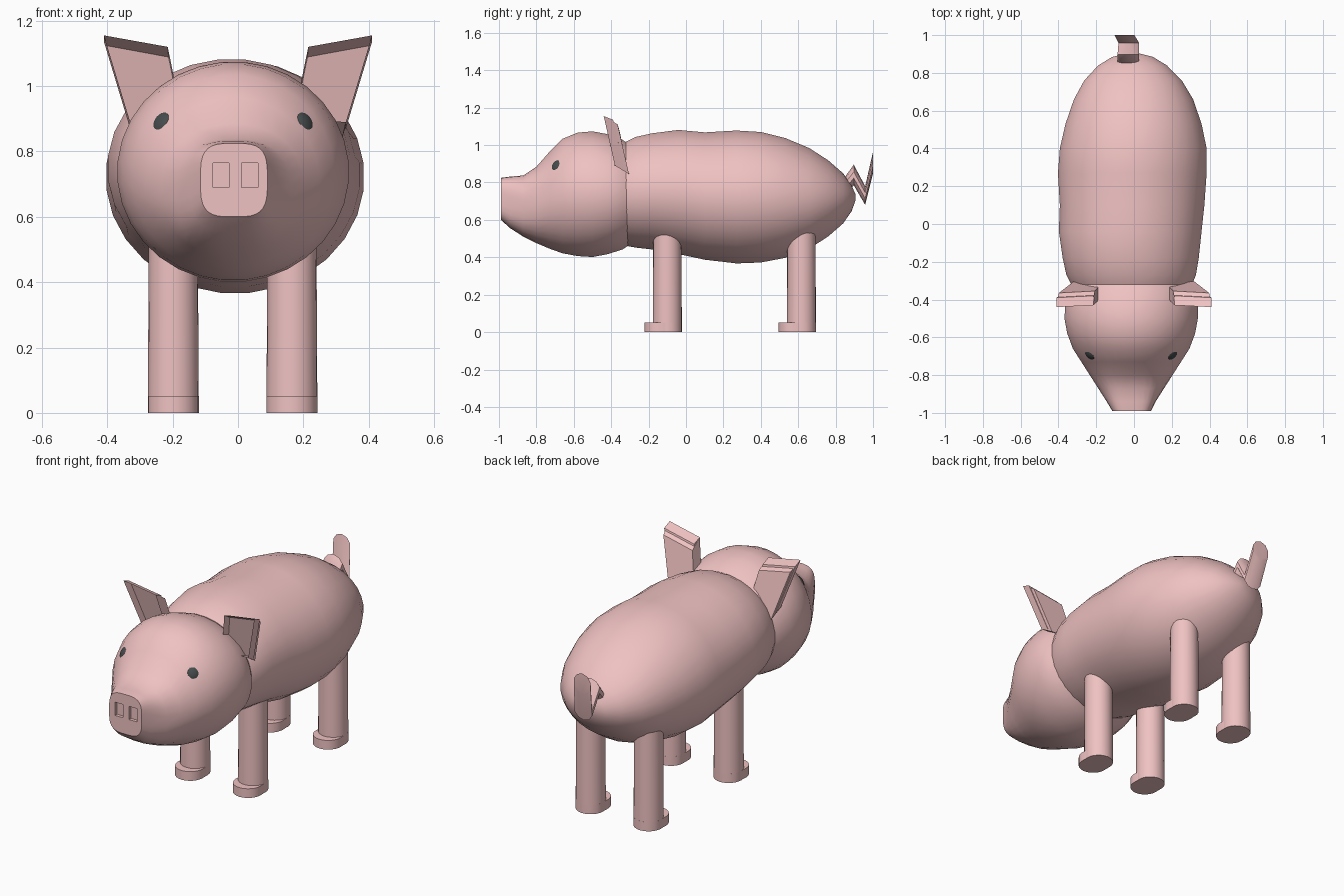
import bpy, bmesh, math
from mathutils import Vector

if "Cube" in bpy.data.objects:
    bpy.data.objects.remove(bpy.data.objects["Cube"])


def material(name, rgb):
    m = bpy.data.materials.new(name)
    m.diffuse_color = (*rgb, 1)
    m.use_nodes = True
    m.node_tree.nodes["Principled BSDF"].inputs["Base Color"].default_value = m.diffuse_color
    return m


PINK = material("pink_skin", (0.87, 0.54, 0.54))
DARK = material("dark_eye", (0.06, 0.07, 0.07))


def finish(bm, name, mat=PINK, angle=40):
    bmesh.ops.recalc_face_normals(bm, faces=bm.faces[:])
    me = bpy.data.meshes.new(name)
    bm.to_mesh(me)
    bm.free()
    me.materials.append(mat)
    ob = bpy.data.objects.new(name, me)
    bpy.context.collection.objects.link(ob)
    if angle:
        bpy.ops.object.select_all(action='DESELECT')
        bpy.context.view_layer.objects.active = ob
        ob.select_set(True)
        bpy.ops.object.shade_smooth_by_angle(angle=math.radians(angle))
    return ob


def loft(name, rings, n=28, angle=40):
    """Rings along y: (y, left, right, bottom, top, squareness)."""
    bm = bmesh.new()
    loops = []
    for y, xl, xr, zb, zt, p in rings:
        loop = []
        for i in range(n):
            a = 2 * math.pi * (i + 0.5) / n
            c, s = math.cos(a), math.sin(a)
            x = math.copysign(abs(c) ** (2 / p), c)
            z = math.copysign(abs(s) ** (2 / p), s)
            loop.append(bm.verts.new(((xl + xr) / 2 + x * (xr - xl) / 2, y,
                                      (zb + zt) / 2 + z * (zt - zb) / 2)))
        loops.append(loop)
    for a, b in zip(loops, loops[1:]):
        for i in range(n):
            j = (i + 1) % n
            bm.faces.new((a[i], a[j], b[j], b[i]))
    bm.faces.new(loops[0])
    bm.faces.new(loops[-1])
    return finish(bm, name, angle=angle)


# Torso
loft("body", [
    (-0.32, -0.335, 0.31, 0.46, 1.02, 2),
    (-0.27, -0.36, 0.33, 0.45, 1.045, 2),
    (-0.18, -0.38, 0.345, 0.44, 1.065, 2),
    (-0.04, -0.40, 0.36, 0.415, 1.083, 2),
    (0.10, -0.395, 0.375, 0.385, 1.07, 2),
    (0.27, -0.405, 0.387, 0.365, 1.08, 2),
    (0.40, -0.395, 0.387, 0.37, 1.072, 2),
    (0.53, -0.365, 0.36, 0.395, 1.04, 2),
    (0.66, -0.32, 0.315, 0.445, 0.985, 2),
    (0.76, -0.265, 0.255, 0.51, 0.92, 2),
    (0.84, -0.19, 0.175, 0.58, 0.85, 2),
    (0.885, -0.115, 0.10, 0.645, 0.785, 2),
    (0.905, -0.03, 0.02, 0.70, 0.74, 2)])

# Head tapering into the snout
head = loft("head", [
    (-0.99, -0.115, 0.09, 0.60, 0.825, 3.5),
    (-0.94, -0.145, 0.115, 0.555, 0.832, 3.2),
    (-0.87, -0.19, 0.16, 0.51, 0.838, 2.6),
    (-0.80, -0.235, 0.205, 0.475, 0.885, 2.2),
    (-0.73, -0.28, 0.25, 0.445, 0.965, 2),
    (-0.66, -0.325, 0.295, 0.42, 1.035, 2),
    (-0.58, -0.355, 0.325, 0.405, 1.068, 2),
    (-0.50, -0.37, 0.34, 0.40, 1.075, 2),
    (-0.42, -0.365, 0.34, 0.415, 1.06, 2),
    (-0.34, -0.34, 0.325, 0.44, 1.03, 2),
    (-0.22, -0.27, 0.24, 0.52, 0.95, 2)], n=32)

# Nostril recesses
bm = bmesh.new()
for cx in (-0.052, 0.036):
    box = bmesh.ops.create_cube(bm, size=1)["verts"]
    bmesh.ops.scale(bm, vec=(0.05, 0.06, 0.075), verts=box)
    bmesh.ops.translate(bm, vec=(cx, -1.002, 0.727), verts=box)
cutter = finish(bm, "nostril_cutter", angle=0)
cutter.hide_render = True
cutter.hide_viewport = True
cut = head.modifiers.new("nostrils", 'BOOLEAN')
cut.operation = 'DIFFERENCE'
cut.object = cutter


# Ears: slanted slabs with a hollowed front
def ear(name, s):
    bm = bmesh.new()
    front = [(0.215, -0.43, 1.12), (0.41, -0.44, 1.155),
             (0.33, -0.38, 0.89), (0.17, -0.385, 0.90)]
    a = [bm.verts.new((s * x, y, z)) for x, y, z in front]
    b = [bm.verts.new((s * x * 0.97, y + 0.075, z - 0.045)) for x, y, z in front]
    face = bm.faces.new(a)
    bm.faces.new(b[::-1])
    for i in range(4):
        j = (i + 1) % 4
        bm.faces.new((a[i], b[i], b[j], a[j]))
    bmesh.ops.inset_region(bm, faces=[face], thickness=0.022)
    bmesh.ops.translate(bm, vec=(0, 0.05, -0.02), verts=face.verts[:])
    finish(bm, name, angle=0)


# Eyes: flattened balls facing outward
def eye(name, loc, normal):
    bm = bmesh.new()
    bmesh.ops.create_uvsphere(bm, u_segments=20, v_segments=12, radius=0.043)
    bmesh.ops.scale(bm, vec=(1, 1, 0.6), verts=bm.verts)
    ob = finish(bm, name, DARK)
    ob.location = loc
    ob.rotation_euler = Vector(normal).to_track_quat('Z', 'Y').to_euler()


for side, s in (("left", -1), ("right", 1)):
    ear(side + "_ear", s)
    eye(side + "_eye", (-0.015 + s * 0.215, -0.68, 0.882), (s * 0.75, -0.5, 0.4))


# Legs with a short hoof toe
def leg(name, x, y):
    bm = bmesh.new()
    for height, toe in ((0.56, 0), (0.052, 0.045)):
        r = 0.078
        vs = bmesh.ops.create_cone(bm, cap_ends=True, segments=24, radius1=r,
                                   radius2=r if toe else r - 0.003,
                                   depth=height)["verts"]
        for v in vs:
            if v.co.y < 0.001:
                v.co.y -= toe
        bmesh.ops.translate(bm, vec=(x, y, height / 2), verts=vs)
    finish(bm, name)


for side, x in (("left", -0.198), ("right", 0.165)):
    leg("front_leg_" + side, x, -0.10)
    leg("rear_leg_" + side, x, 0.617)

# Zigzag tail
loft("tail", [
    (0.85, -0.09, 0.03, 0.73, 0.83, 2),
    (0.897, -0.09, 0.03, 0.785, 0.895, 2),
    (0.958, -0.085, 0.03, 0.68, 0.78, 2),
    (1.0, -0.105, 0.005, 0.85, 0.965, 2)], n=10)
